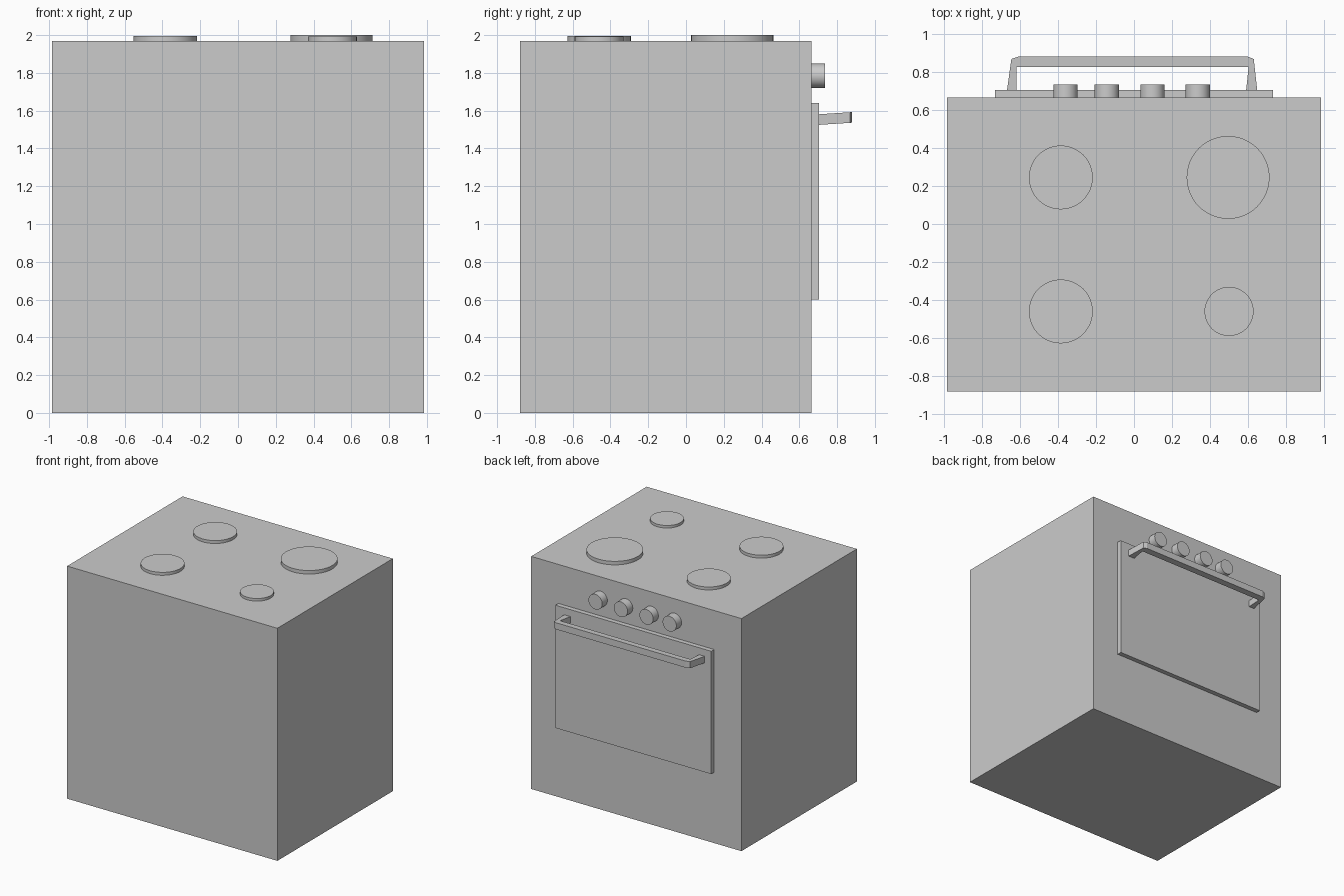
import bpy, bmesh, math

if "Cube" in bpy.data.objects:
    bpy.data.objects.remove(bpy.data.objects["Cube"])


def box(name, x0, x1, y0, y1, z0, z1):
    bpy.ops.mesh.primitive_cube_add(size=1, location=((x0 + x1) / 2, (y0 + y1) / 2, (z0 + z1) / 2))
    ob = bpy.context.object
    ob.name = name
    ob.scale = (x1 - x0, y1 - y0, z1 - z0)
    bpy.ops.object.transform_apply(location=False, rotation=False, scale=True)


def disc(name, loc, radius, depth, rot=(0, 0, 0)):
    bpy.ops.mesh.primitive_cylinder_add(vertices=48, radius=radius, depth=depth, location=loc, rotation=rot)
    ob = bpy.context.object
    ob.name = name
    bpy.ops.object.shade_smooth_by_angle(angle=math.radians(35))


# cabinet and oven door
box("stove_body", -0.985, 0.985, -0.88, 0.665, 0, 1.97)
box("oven_door", -0.73, 0.73, 0.665, 0.705, 0.60, 1.64)

# hot plates: x, y, radius, top height
for i, (x, y, r, top) in enumerate([(-0.385, 0.245, 0.168, 1.995), (0.495, 0.245, 0.218, 2.0),
                                    (-0.385, -0.46, 0.168, 1.995), (0.5, -0.46, 0.129, 1.992)]):
    disc(f"hot_plate_{i + 1}", (x, y, (top + 1.97) / 2), r, top - 1.97)

# control knobs
for i, x in enumerate([-0.36, -0.143, 0.097, 0.335]):
    disc(f"knob_{i + 1}", (x, 0.7, 1.785), 0.064, 0.07, (math.pi / 2, 0, 0))

# door handle: bracket outline in plan, extruded upward and tilted slightly
outline = [(-0.668, 0.705), (-0.645, 0.868), (-0.61, 0.88), (0.60, 0.88), (0.63, 0.868), (0.648, 0.705),
           (0.59, 0.705), (0.603, 0.825), (-0.618, 0.825), (-0.618, 0.705)]
bm = bmesh.new()
base = bm.faces.new([bm.verts.new((x, y, 1.525 + 0.065 * (y - 0.705))) for x, y in outline])
top = bmesh.ops.extrude_face_region(bm, geom=[base])
bmesh.ops.translate(bm, vec=(0, 0, 0.056), verts=[v for v in top["geom"] if isinstance(v, bmesh.types.BMVert)])
bmesh.ops.recalc_face_normals(bm, faces=bm.faces)
mesh = bpy.data.meshes.new("door_handle")
bm.to_mesh(mesh)
bm.free()
bpy.context.collection.objects.link(bpy.data.objects.new("door_handle", mesh))
